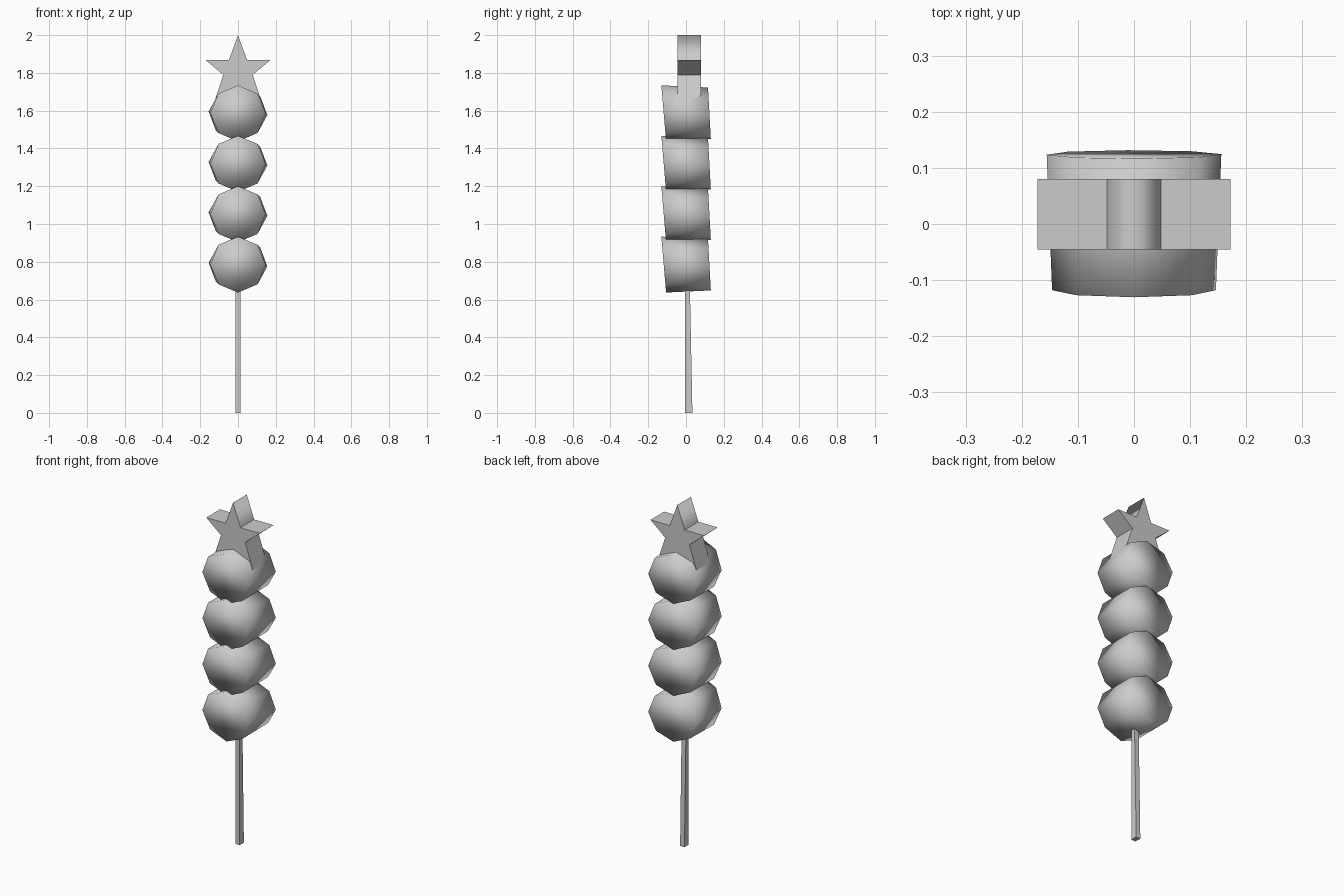
import bpy
import bmesh
import math

cube = bpy.data.objects.get("Cube")
if cube:
    bpy.data.objects.remove(cube, do_unlink=True)

grey = bpy.data.materials.new("plain_grey")
grey.use_nodes = True
colour = (0.6, 0.6, 0.6, 1)
grey.diffuse_color = colour
grey.node_tree.nodes["Principled BSDF"].inputs["Base Color"].default_value = colour


def loft(name, rings):
    """Skin equal closed rings one after another and cap both ends."""
    bm = bmesh.new()
    loops = [[bm.verts.new(p) for p in ring] for ring in rings]
    for a, b in zip(loops, loops[1:]):
        n = len(a)
        for i in range(n):
            j = (i + 1) % n
            bm.faces.new((a[i], a[j], b[j], b[i]))
    bm.faces.new(loops[0])
    bm.faces.new(loops[-1])
    bmesh.ops.recalc_face_normals(bm, faces=bm.faces)
    mesh = bpy.data.meshes.new(name)
    bm.to_mesh(mesh)
    bm.free()
    mesh.materials.append(grey)
    obj = bpy.data.objects.new(name, mesh)
    bpy.context.collection.objects.link(obj)
    return obj


# Stick: square section, thinning upwards
def square(z, y0, y1, w=0.014):
    return [(-w, y0, z), (w, y0, z), (w, y1, z), (-w, y1, z)]


loft("stick", [square(0, -0.004, 0.034), square(0.65, -0.004, 0.021),
               square(1.68, -0.004, 0.016)])


# Beads: smooth-shaded eight-sided drums with leaning end faces
def octagon(zc, rx, rz, y, lean, twist):
    ring = []
    for i in range(8):
        a = math.radians(45 * i + twist)
        dz = rz * math.sin(a)
        ring.append((rx * math.cos(a), y - lean * dz, zc + dz))
    return ring


for k in range(4):
    z = 0.785 + 0.267 * k
    bead = loft(f"bead_{k + 1}", [octagon(z, 0.146, 0.148, -0.118, 0.085, 0),
                                  octagon(z, 0.156, 0.137, 0.124, 0.055, -4)])
    bead.data.shade_smooth()

# Star: extruded five-pointed outline, mirrored from its right half
half = [(0.048, 1.868), (0.172, 1.868), (0.078, 1.79), (0.127, 1.643)]
outline = [(0, 2.0)] + half + [(0, 1.72)] + [(-x, z) for x, z in reversed(half)]
star = loft("star", [[(x, y, z) for x, z in outline] for y in (-0.045, 0.08)])

# Soft crease only along the top tip
star.data.shade_smooth()
for edge in star.data.edges:
    edge.use_edge_sharp = not all(star.data.vertices[v].co.z > 1.99 for v in edge.vertices)
